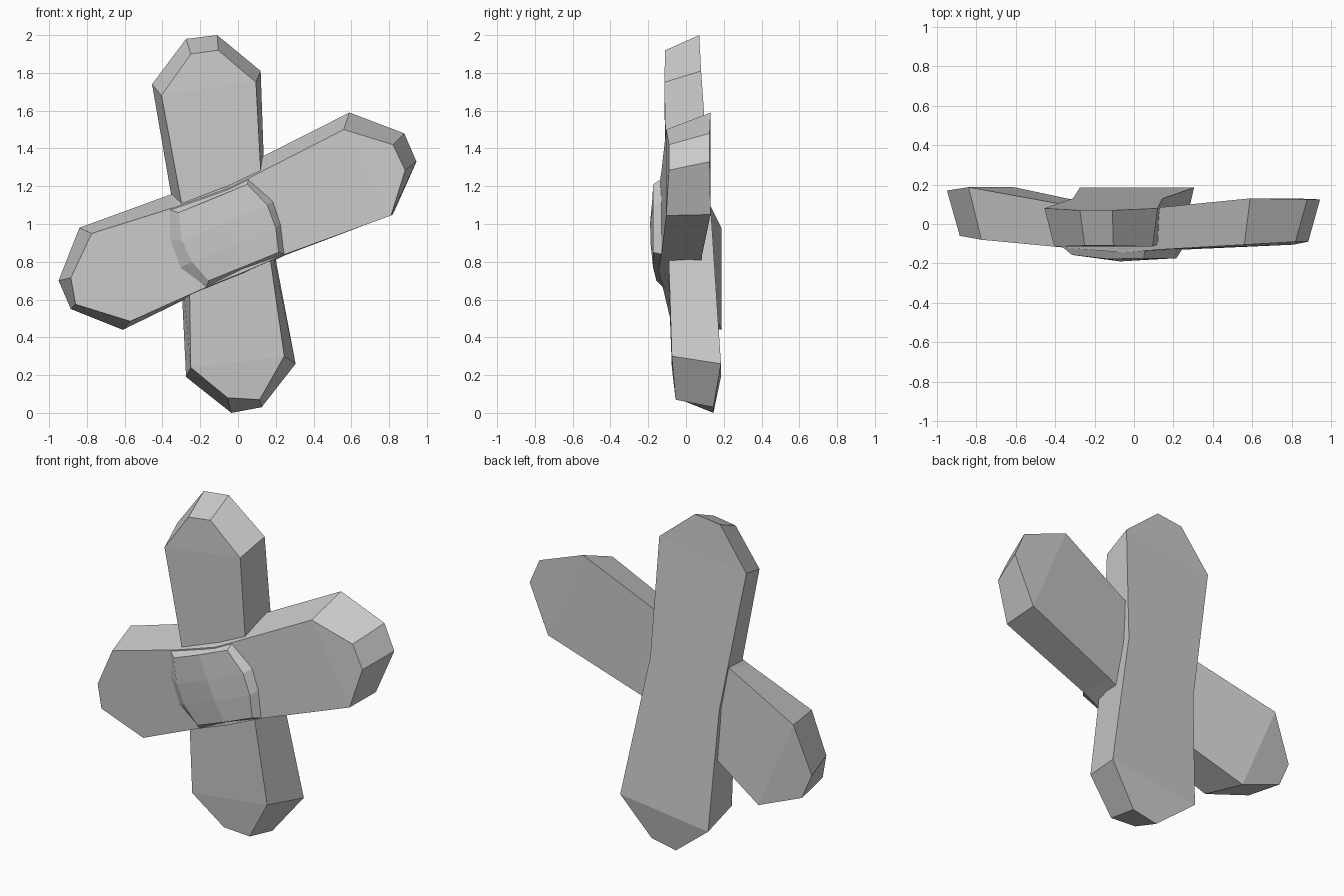
import bpy
import bmesh

default = bpy.data.objects.get("Cube")
if default:
    bpy.data.objects.remove(default, do_unlink=True)

grey = bpy.data.materials.new("light_grey")
grey.use_nodes = True
grey_value = (0.6, 0.6, 0.6, 1.0)
grey.diffuse_color = grey_value
grey.node_tree.nodes["Principled BSDF"].inputs["Base Color"].default_value = grey_value


def loft(name, sections):
    """Skin closed cross-sections one after another and cap both ends."""
    bm = bmesh.new()
    rings = [[bm.verts.new(point) for point in section] for section in sections]
    for ring, following in zip(rings, rings[1:]):
        count = len(ring)
        for i in range(count):
            j = (i + 1) % count
            bm.faces.new((ring[i], ring[j], following[j], following[i]))
    bm.faces.new(rings[0])
    bm.faces.new(rings[-1])
    bmesh.ops.recalc_face_normals(bm, faces=bm.faces)
    mesh = bpy.data.meshes.new(name)
    bm.to_mesh(mesh)
    bm.free()
    mesh.materials.append(grey)
    obj = bpy.data.objects.new(name, mesh)
    bpy.context.collection.objects.link(obj)
    return obj


def strip(name, rows):
    """Tapered band: every row has a front edge pair and a wider back edge pair."""
    sections = []
    for front_y, back_y, front_a, front_b, back_a, back_b in rows:
        sections.append([
            (front_a[0], front_y, front_a[1]),
            (front_b[0], front_y, front_b[1]),
            (back_b[0], back_y, back_b[1]),
            (back_a[0], back_y, back_a[1]),
        ])
    return loft(name, sections)


# Upright band, from top to bottom
strip("upright_band", [
    (-.11, .07, (-.25, 1.9), (-.105, 1.92), (-.275, 1.98), (-.11, 2)),
    (-.115, .08, (-.405, 1.68), (.095, 1.75), (-.455, 1.74), (.12, 1.81)),
    (-.1, .13, (-.26, .9), (.13, 1.1), (-.31, .9), (.145, 1.1)),
    (-.075, .185, (-.25, .24), (.245, .3), (-.275, .19), (.305, .26)),
    (-.055, .145, (-.055, .08), (.115, .07), (-.035, 0), (.125, .03)),
])

# Slanted band, from its right end to its left end, bowed over the upright one
strip("slanted_band", [
    (-.06, .17, (-.885, .715), (-.86, .575), (-.95, .7), (-.885, .55)),
    (-.08, .187, (-.775, .95), (-.57, .485), (-.84, .98), (-.61, .44)),
    (-.122, .1, (-.33, 1.09), (-.18, .66), (-.36, 1.155), (-.2, .64)),
    (-.145, .07, (-.05, 1.19), (.03, .745), (-.05, 1.26), (.03, .73)),
    (-.13, .085, (.13, 1.28), (.25, .84), (.135, 1.36), (.25, .835)),
    (-.105, .13, (.56, 1.5), (.81, 1.045), (.59, 1.59), (.82, 1.05)),
    (-.09, .125, (.82, 1.42), (.885, 1.285), (.88, 1.48), (.945, 1.33)),
])

# Raised centre pad: outer and inner edge on each side, with a bulging middle
pad_rows = [
    (-.178, (-.365, 1.075), (-.315, 1.06), (.05, 1.21), (.055, 1.24)),
    (-.19, (-.36, .92), (-.295, .91), (.155, 1.1), (.185, 1.12)),
    (-.187, (-.305, .77), (-.245, .8), (.2, .98), (.225, 1)),
    (-.175, (-.17, .66), (-.155, .7), (.215, .85), (.245, .84)),
]
pad_sections = []
for middle_y, outer_a, inner_a, inner_b, outer_b in pad_rows:
    middle = ((inner_a[0] + inner_b[0]) / 2, (inner_a[1] + inner_b[1]) / 2)
    pad_sections.append([
        (outer_a[0], -.115, outer_a[1]),
        (inner_a[0], -.157, inner_a[1]),
        (middle[0], middle_y, middle[1]),
        (inner_b[0], -.174, inner_b[1]),
        (outer_b[0], -.128, outer_b[1]),
    ])
loft("centre_pad", pad_sections)
